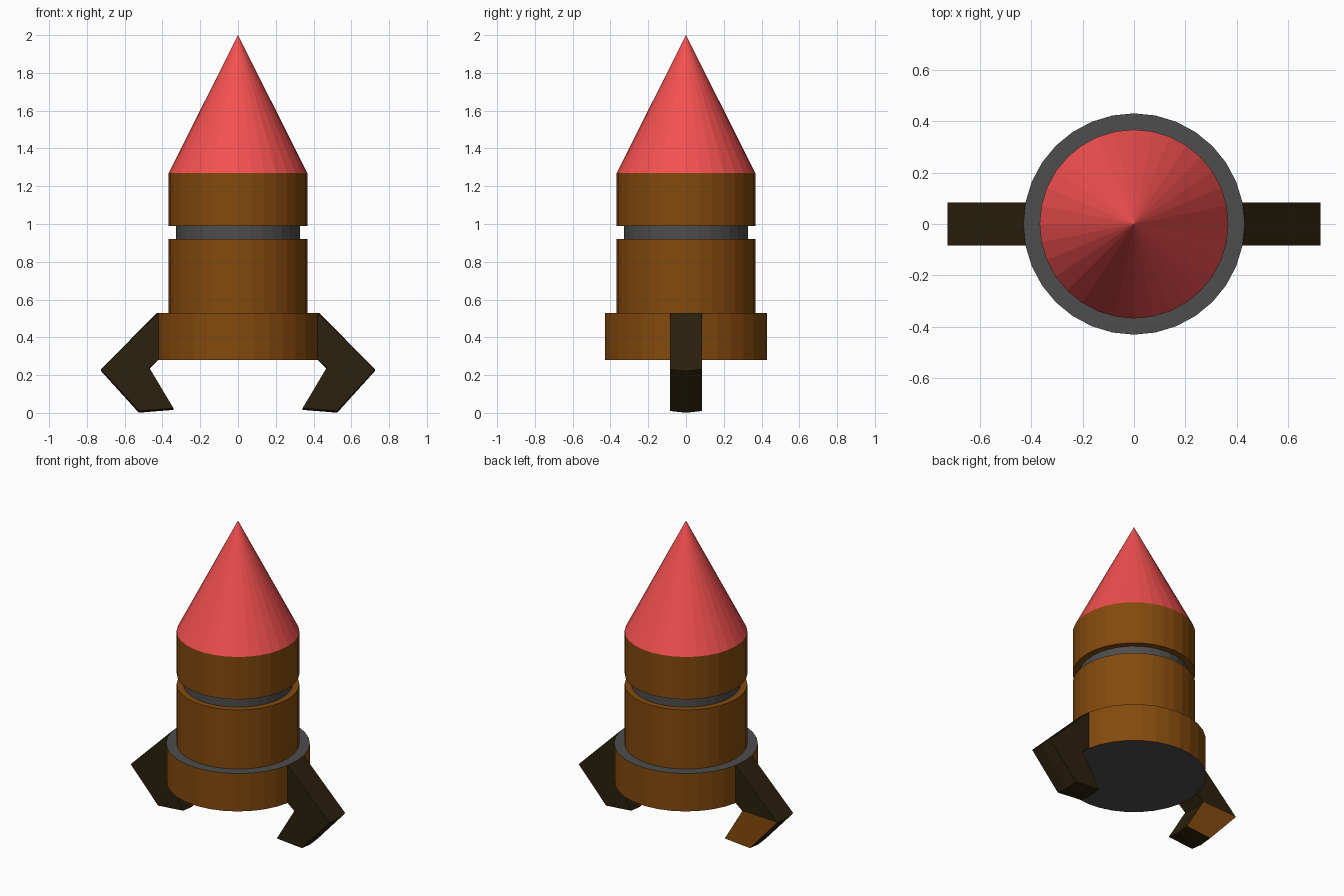
import bpy, bmesh
from math import cos, sin, pi

if "Cube" in bpy.data.objects:
    bpy.data.objects.remove(bpy.data.objects["Cube"])

SIDES = 32
R_BASE, R_HULL, R_GROOVE = 0.43, 0.367, 0.327


def material(name, rgb):
    m = bpy.data.materials.new(name)
    m.diffuse_color = (*rgb, 1)
    m.use_nodes = True
    m.node_tree.nodes["Principled BSDF"].inputs["Base Color"].default_value = m.diffuse_color
    return m


BROWN = material("brown", (0.23, 0.068, 0.004))
DARK = material("dark_brown", (0.024, 0.015, 0.004))
RED = material("red", (0.9, 0.08, 0.08))
GREY = material("dark_grey", (0.075, 0.075, 0.075))


def finish(name, bm, mats):
    bmesh.ops.recalc_face_normals(bm, faces=bm.faces)
    me = bpy.data.meshes.new(name)
    bm.to_mesh(me)
    bm.free()
    for m in mats:
        me.materials.append(m)
    ob = bpy.data.objects.new(name, me)
    bpy.context.collection.objects.link(ob)
    return ob


def lathe(name, profile, slots, mats, openings=None):
    """Revolve (radius, z) points; slots gives one material index per band.
    openings = (band, sides) leaves out faces where the legs join."""
    bm = bmesh.new()
    rings = []
    for r, z in profile:
        if r == 0:
            rings.append([bm.verts.new((0, 0, z))] * SIDES)
        else:
            rings.append([bm.verts.new((r * cos(2 * pi * i / SIDES),
                                        r * sin(2 * pi * i / SIDES), z))
                          for i in range(SIDES)])
    for b, (lo, hi) in enumerate(zip(rings, rings[1:])):
        for i in range(SIDES):
            if openings and b == openings[0] and i in openings[1]:
                continue
            j = (i + 1) % SIDES
            loop = list(dict.fromkeys((lo[i], lo[j], hi[j], hi[i])))
            bm.faces.new(loop).material_index = slots[b]
    return finish(name, bm, mats)


# Hull: base collar, lower hull, recessed band, upper hull
lathe("hull",
      [(0, 0.28), (R_BASE, 0.28), (R_BASE, 0.53), (R_HULL, 0.53),
       (R_HULL, 0.92), (R_GROOVE, 0.92), (R_GROOVE, 0.99),
       (R_HULL, 0.99), (R_HULL, 1.27)],
      [1, 0, 1, 0, 0, 1, 0, 0], [BROWN, GREY],
      openings=(1, (0, SIDES - 1, SIDES // 2 - 1, SIDES // 2)))

# Nose cone
lathe("nose_cone", [(R_HULL, 1.27), (0, 2.0)], [0], [RED])


def leg(name, side):
    """Bent leg extruded from two collar facets, keeping their shallow ridge."""
    w = R_BASE * sin(2 * pi / SIDES)
    bulge = R_BASE * (1 - cos(2 * pi / SIDES))
    xa = R_BASE - bulge
    # outer (x, z), inner (x, z), ridge direction (x, z)
    sections = [((xa, 0.53), (xa, 0.28), (1, 0)),
                ((0.725, 0.23), (0.47, 0.24), (0, -1)),
                ((0.525, 0.01), (0.342, 0.025), (0, -1.1))]
    bm = bmesh.new()
    loops = []
    for o, n, d in sections:
        def pt(p, y):
            k = bulge if y == 0 else 0
            return bm.verts.new((side * (p[0] + k * d[0]), y, p[1] + k * d[1]))
        loops.append([pt(o, -w), pt(o, 0), pt(o, w), pt(n, w), pt(n, 0), pt(n, -w)])
    for s, (a, b) in enumerate(zip(loops, loops[1:])):
        for i in range(6):
            j = (i + 1) % 6
            f = bm.faces.new((a[i], a[j], b[j], b[i]))
            # one brown facet on the rear of the left foot
            if side < 0 and s == 1 and i == 2:
                f.material_index = 1
    e = loops[-1]
    bm.faces.new((e[0], e[1], e[4], e[5]))
    bm.faces.new((e[1], e[2], e[3], e[4]))
    finish(name, bm, [DARK, BROWN])


leg("right_leg", 1)
leg("left_leg", -1)
